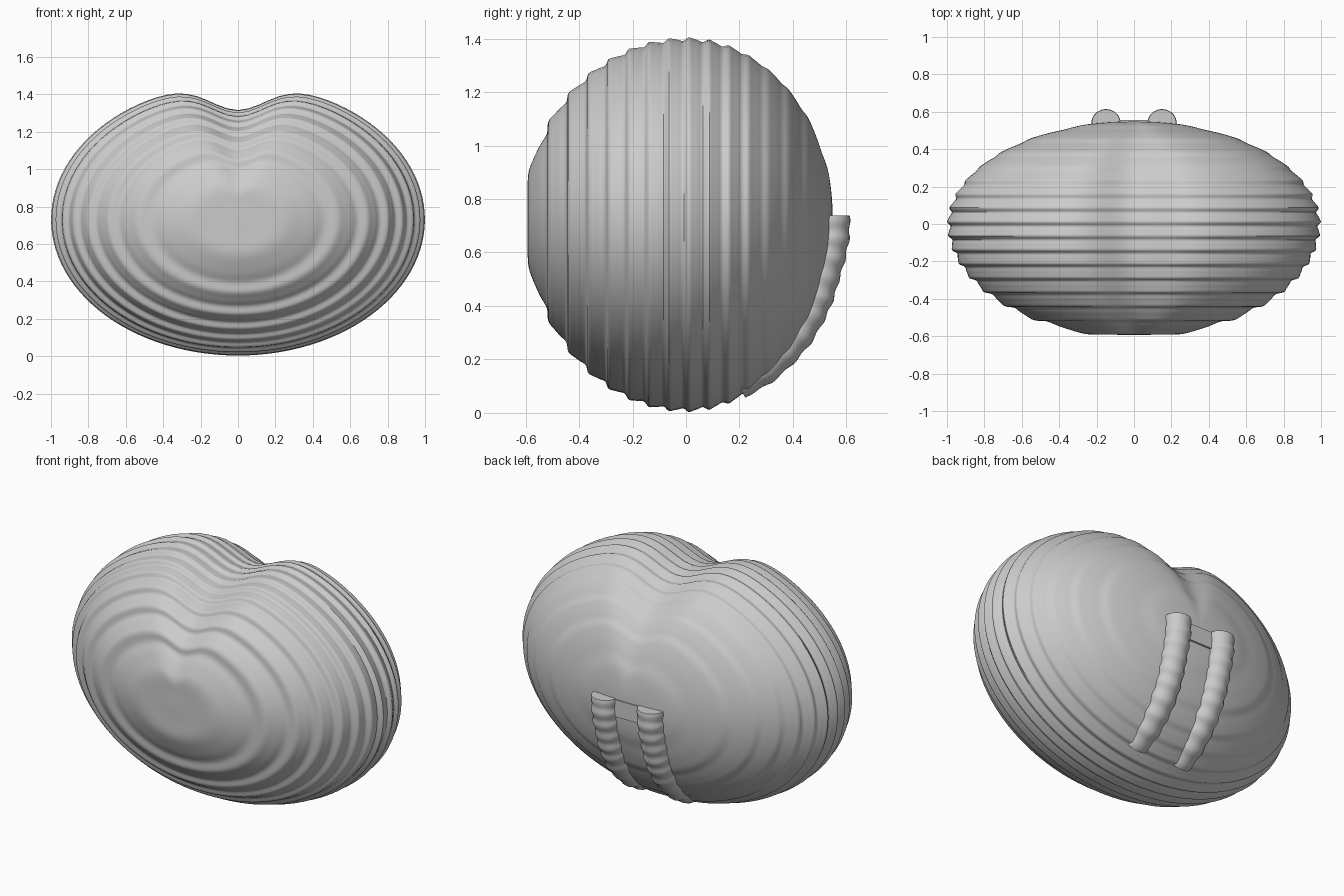
import bpy, bmesh, math
from mathutils import Vector

if "Cube" in bpy.data.objects:
    bpy.data.objects.remove(bpy.data.objects["Cube"])

ZC = 0.73          # height of the widest line
RINGS, SEGS = 240, 112


def ripple(y):
    # shingle-like wave along the depth, weaker towards the back
    p = 2 * math.pi * y / 0.074
    amp = 0.010 if y < 0.1 else max(0.003, 0.010 - 0.035 * (y - 0.1))
    return amp * math.sin(p + 0.6 * math.sin(p))


def body_point(a, t):
    # a: front pole to back pole, t: around the section
    y = -math.cos(a) * (0.60 if a < math.pi / 2 else 0.548)
    s = math.sin(a)
    d = ripple(y)
    r = s + d * s ** 0.5
    u, v = math.cos(t), math.sin(t)
    if v > 0:      # twin-lobed top with central notch
        z = 0.675 * v * (1.07 - 0.21 * math.exp(-(u / 0.22) ** 2))
    else:          # plain rounded bottom
        z = 0.72 * v
    return Vector((0.99 * r * u, y - d * math.cos(a) * 0.8, ZC + r * z))


def finish(bm, name):
    bmesh.ops.recalc_face_normals(bm, faces=bm.faces[:])
    me = bpy.data.meshes.new(name)
    bm.to_mesh(me)
    bm.free()
    ob = bpy.data.objects.new(name, me)
    bpy.context.collection.objects.link(ob)
    bpy.ops.object.select_all(action='DESELECT')
    ob.select_set(True)
    bpy.context.view_layer.objects.active = ob
    bpy.ops.object.shade_smooth_by_angle(angle=math.radians(40))
    return ob


def skin(bm, rings):
    for A, B in zip(rings, rings[1:]):
        n = len(A)
        for j in range(n):
            bm.faces.new((A[j], A[(j + 1) % n], B[(j + 1) % n], B[j]))


# Rippled two-lobed body
bm = bmesh.new()
rings = [[bm.verts.new(body_point(math.pi * i / RINGS, 2 * math.pi * j / SEGS))
          for j in range(SEGS)] for i in range(1, RINGS)]
skin(bm, rings)
for ring in (rings[0], rings[-1]):
    c = sum((v.co for v in ring), Vector()) / SEGS
    p = bm.verts.new(c)
    for j in range(SEGS):
        bm.faces.new((ring[j], ring[(j + 1) % SEGS], p))
finish(bm, "body")

# Pair of raised ribs running down the back (outer edge as y, z)
edge = [(0.61, 0.738), (0.61, 0.66), (0.595, 0.58), (0.572, 0.50), (0.548, 0.42),
        (0.515, 0.345), (0.465, 0.26), (0.40, 0.185), (0.32, 0.115), (0.22, 0.06)]


def rib(side):
    bm = bmesh.new()
    rings = []
    steps, n = 54, 20
    for i in range(steps + 1):
        f = i / steps * (len(edge) - 1)
        k = min(int(f), len(edge) - 2)
        a, b = Vector(edge[k]), Vector(edge[k + 1])
        p = a.lerp(b, f - k)
        ta = Vector(edge[k]) - Vector(edge[max(k - 1, 0)]) if k else Vector((0, -1))
        t = ta.normalized().lerp((b - a).normalized(), 0.5 + 0.5 * (f - k)).normalized()
        if i == 0:
            t = Vector((0, -1))
        out = Vector((-t.y, t.x))                 # outward normal in the y-z plane
        r = 0.072 + 0.003 * math.sin(i * 1.1)
        c = p - out * 0.07
        ring = []
        for j in range(n):
            q = 2 * math.pi * j / n
            o = out * (r * math.cos(q))
            ring.append(bm.verts.new((side * 0.15 + r * 1.05 * math.sin(q),
                                      c.x + o.x, c.y + o.y)))
        rings.append(ring)
    skin(bm, rings)
    bm.faces.new(rings[0])
    bm.faces.new(rings[-1])
    finish(bm, "back_rib")


for side in (-1, 1):
    rib(side)

# Small web joining the ribs at their upper ends
bm = bmesh.new()
bmesh.ops.create_cube(bm, size=1)
for v in bm.verts:
    v.co = Vector((v.co.x * 0.2, 0.525 + v.co.y * 0.06, 0.685 + v.co.z * 0.10))
finish(bm, "rib_web")
